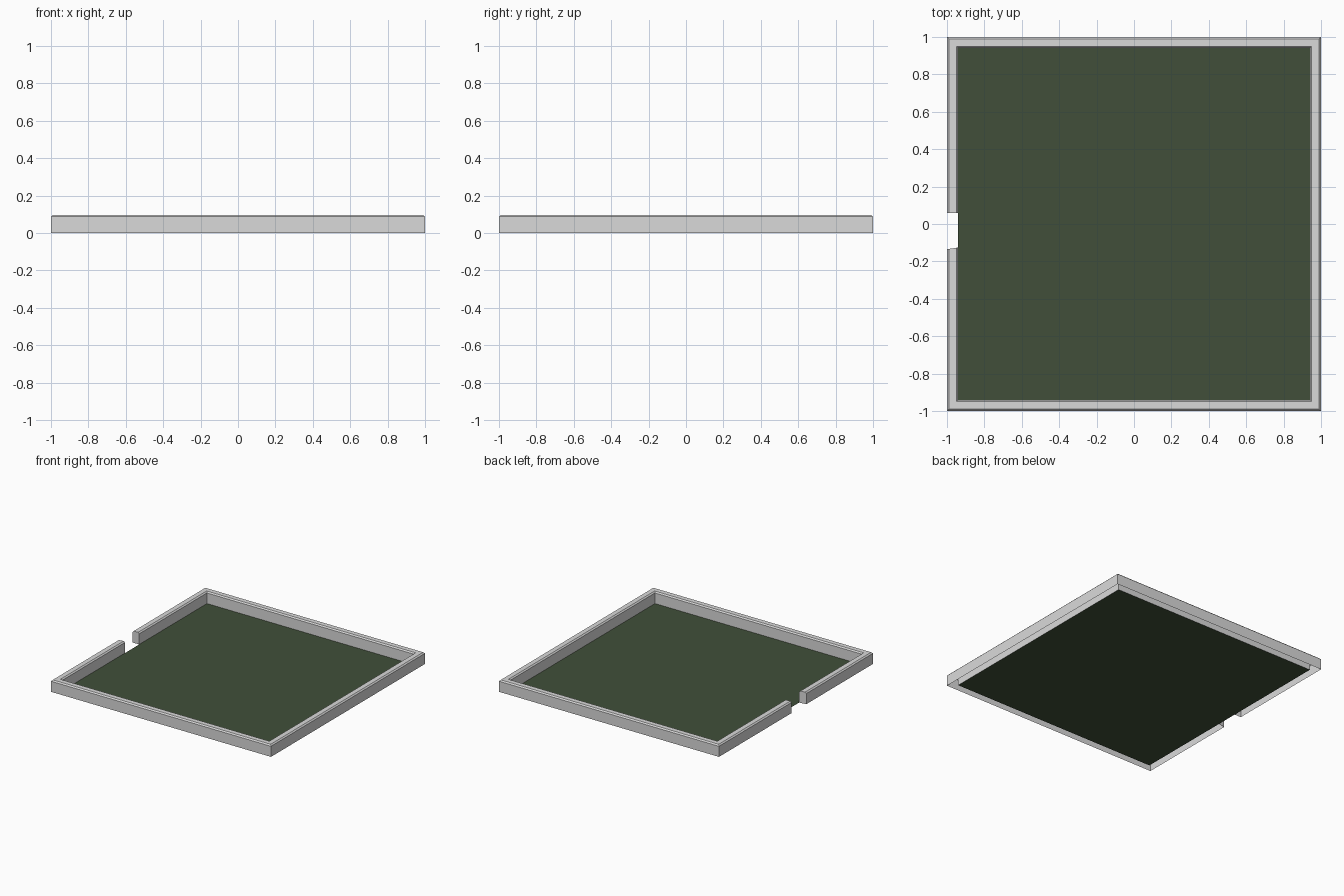
import bpy
import bmesh

default_cube = bpy.data.objects.get("Cube")
if default_cube:
    bpy.data.objects.remove(default_cube, do_unlink=True)


def make_material(name, colour):
    mat = bpy.data.materials.new(name)
    mat.use_nodes = True
    mat.diffuse_color = colour
    mat.node_tree.nodes["Principled BSDF"].inputs["Base Color"].default_value = colour
    return mat


def make_object(name, bm, mat):
    mesh = bpy.data.meshes.new(name)
    bm.to_mesh(mesh)
    bm.free()
    mesh.materials.append(mat)
    obj = bpy.data.objects.new(name, mesh)
    bpy.context.collection.objects.link(obj)
    return obj


stone = make_material("light grey stone", (0.7, 0.7, 0.7, 1))
grass = make_material("dark green grass", (0.052, 0.078, 0.041, 1))

OUTER, INNER, HEIGHT, BEVEL = 1.0, 0.94, 0.097, 0.01

# Wall cross-section, open underneath: distance from the centre, height
profile = [
    (OUTER, 0), (OUTER, HEIGHT - BEVEL), (OUTER - BEVEL, HEIGHT),
    (INNER + BEVEL, HEIGHT), (INNER, HEIGHT - BEVEL), (INNER, 0),
]

# Wall path: from one side of the gateway, round four corners, to the other
stations = [
    lambda d: (-d, 0.06),
    lambda d: (-d, d),
    lambda d: (d, d),
    lambda d: (d, -d),
    lambda d: (-d, -d),
    lambda d: (-d, 0.02 - 0.155 * d),
]

bm = bmesh.new()
rings = [[bm.verts.new((*place(d), z)) for d, z in profile] for place in stations]
for a, b in zip(rings, rings[1:]):
    for i in range(len(profile) - 1):
        bm.faces.new((a[i], b[i], b[i + 1], a[i + 1]))
# Gateway end caps
bm.faces.new(rings[0])
bm.faces.new(rings[-1][::-1])
bmesh.ops.recalc_face_normals(bm, faces=bm.faces)
# Keep the top of the wall facing up
bm.normal_update()
top = max(bm.faces, key=lambda f: abs(f.normal.z) * f.calc_center_median().z)
if top.normal.z < 0:
    bmesh.ops.reverse_faces(bm, faces=bm.faces)
make_object("boundary_wall", bm, stone)

# Ground inside the wall
bm = bmesh.new()
bmesh.ops.create_grid(bm, x_segments=1, y_segments=1, size=INNER)
make_object("ground", bm, grass)
